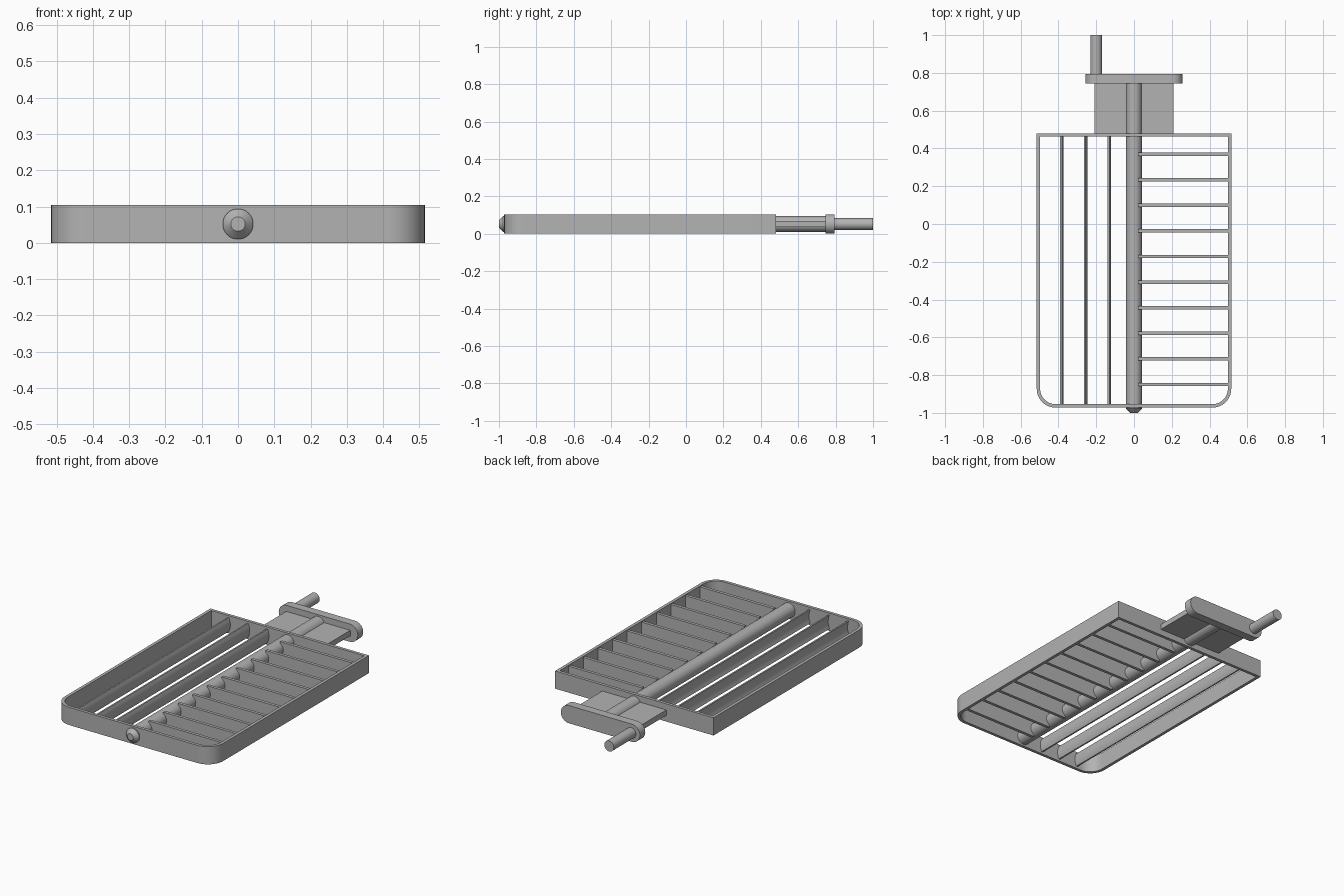
import bpy, bmesh
from math import pi, sin, cos
from mathutils import Vector

if "Cube" in bpy.data.objects:
    bpy.data.objects.remove(bpy.data.objects["Cube"])

metal = bpy.data.materials.new("plain grey")
metal.use_nodes = True
GREY = (0.45, 0.45, 0.45, 1)
metal.diffuse_color = GREY
metal.node_tree.nodes["Principled BSDF"].inputs["Base Color"].default_value = GREY

H = 0.104        # frame height
MID = H / 2      # height of the shaft axis
WALL = 0.018


def finish(name, bm):
    """Turn a bmesh into a shaded, coloured object."""
    bmesh.ops.recalc_face_normals(bm, faces=bm.faces)
    mesh = bpy.data.meshes.new(name)
    bm.to_mesh(mesh)
    bm.free()
    mesh.materials.append(metal)
    ob = bpy.data.objects.new(name, mesh)
    bpy.context.collection.objects.link(ob)
    bpy.ops.object.select_all(action='DESELECT')
    ob.select_set(True)
    bpy.context.view_layer.objects.active = ob
    bpy.ops.object.shade_smooth_by_angle(angle=0.6)
    return ob


def prism(name, points, offset):
    """Extrude a closed 3D outline along an offset."""
    bm = bmesh.new()
    face = bm.faces.new([bm.verts.new(p) for p in points])
    new = bmesh.ops.extrude_face_region(bm, geom=[face], use_keep_orig=True)["geom"]
    verts = [g for g in new if isinstance(g, bmesh.types.BMVert)]
    bmesh.ops.translate(bm, verts=verts, vec=Vector(offset))
    return finish(name, bm)


def box(name, x0, x1, y0, y1, z0, z1):
    base = [(x0, y0, z0), (x1, y0, z0), (x1, y1, z0), (x0, y1, z0)]
    return prism(name, base, (0, 0, z1 - z0))


def turned(name, x, profile, sides=32):
    """Solid of rings (radius, y) around an axis along y."""
    bm = bmesh.new()
    rings = [[bm.verts.new((x + r * cos(2 * pi * i / sides), y,
                            MID + r * sin(2 * pi * i / sides)))
              for i in range(sides)] for r, y in profile]
    for a, b in zip(rings, rings[1:]):
        for i in range(sides):
            j = (i + 1) % sides
            bm.faces.new((a[i], a[j], b[j], b[i]))
    bm.faces.new(rings[0])
    bm.faces.new(rings[-1])
    return finish(name, bm)


def arc(cx, cy, r, start, end, steps=10):
    return [(cx + r * cos(start + (end - start) * i / steps),
             cy + r * sin(start + (end - start) * i / steps))
            for i in range(steps + 1)]


# Frame: open tray wall, rounded at the front, square at the back
HALF, FRONT, BACK, R = 0.515, -0.972, 0.48, 0.1


def outline(inset):
    w, r = HALF - inset, R - inset
    return (arc(R - HALF, FRONT + R, r, pi, 1.5 * pi)
            + arc(HALF - R, FRONT + R, r, 1.5 * pi, 2 * pi)
            + [(w, BACK - inset), (-w, BACK - inset)])


bm = bmesh.new()
loops = [[bm.verts.new((x, y, z)) for x, y in outline(t)]
         for t, z in ((0, 0), (0, H), (WALL, H), (WALL, 0))]
for k in range(4):
    a, b = loops[k], loops[(k + 1) % 4]
    for i in range(len(a)):
        j = (i + 1) % len(a)
        bm.faces.new((a[i], a[j], b[j], b[i]))
finish("frame", bm)

# Central shaft with a tapered nose
turned("shaft", 0, [(0.02, -1.0), (0.042, -0.978), (0.042, 0.75)])

# Long slats, slightly bowed, on one side
for n, x in enumerate((-0.382, -0.256, -0.131)):
    bow = [(0.009 * (1 - (i / 4 - 1) ** 2), 0.012 + 0.08 * i / 8) for i in range(9)]
    section = [(x + b, FRONT + 0.01, z) for b, z in bow]
    section += [(x + b - 0.009, FRONT + 0.01, z) for b, z in reversed(bow)]
    prism(f"long_slat_{n + 1}", section, (0, BACK - FRONT - 0.02, 0))

# Cross slats on the other side
for n in range(10):
    y = 0.37 - 0.1355 * n
    box(f"cross_slat_{n + 1}", 0.02, HALF - 0.01, y - 0.009, y + 0.009, 0.004, H - 0.006)

# Neck plate, rounded end bar and handle pin
box("neck_plate", -0.208, 0.208, BACK - 0.005, 0.75, 0.036, 0.068)
bar = arc(0.205, MID, MID, -pi / 2, pi / 2, 16) + arc(-0.205, MID, MID, pi / 2, 1.5 * pi, 16)
prism("end_bar", [(x, 0.745, z) for x, z in bar], (0, 0.05, 0))
turned("handle_pin", -0.2, [(0.031, 0.79), (0.031, 1.0)])
